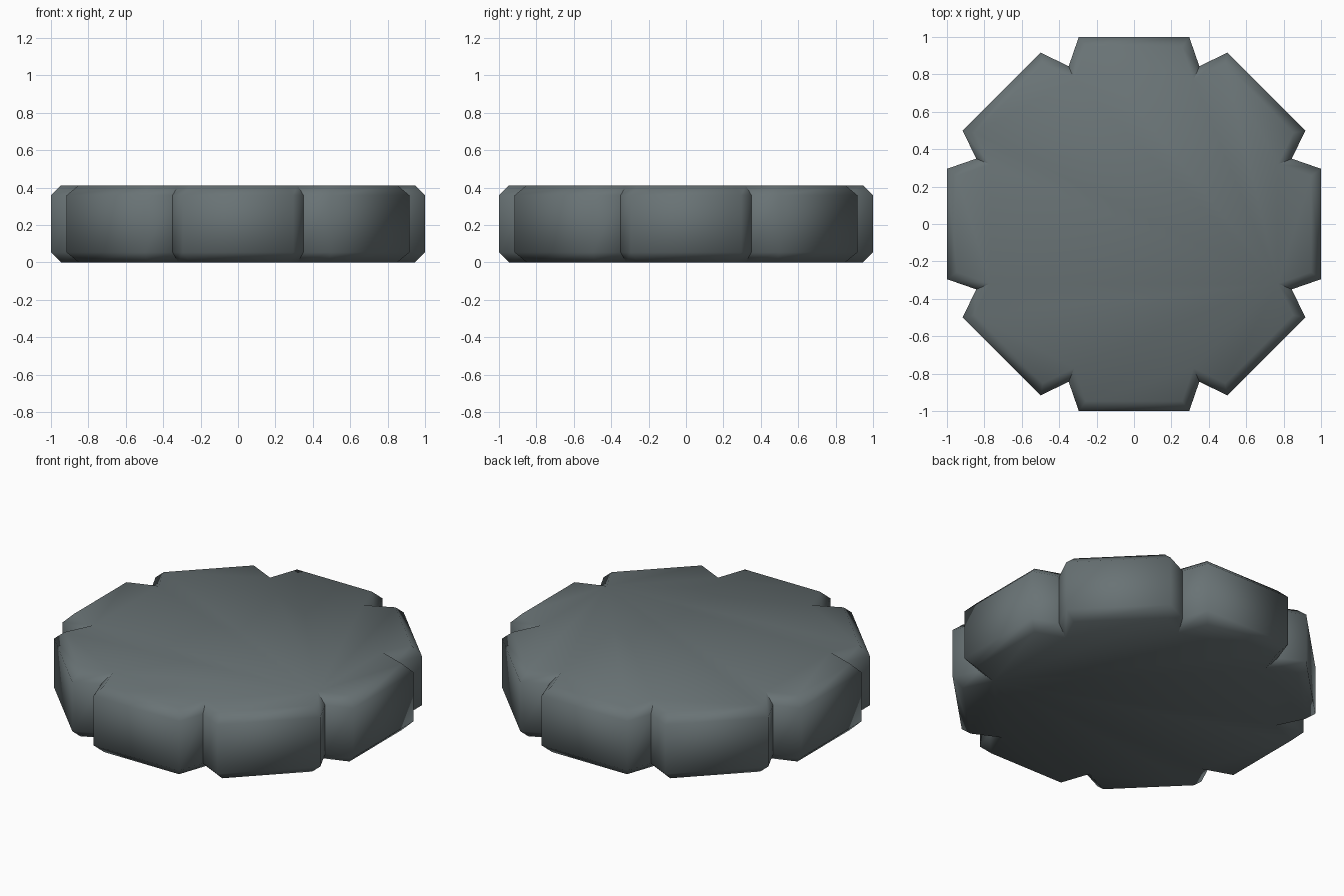
import bpy, bmesh, math
from mathutils import Vector

if "Cube" in bpy.data.objects:
    bpy.data.objects.remove(bpy.data.objects["Cube"])

HEIGHT, CHAMFER = 0.412, 0.053

# Outline: eight straight rim pads separated by V notches
outline = []
for k in range(8):
    a = k * math.pi / 4
    for r, t in ((1.0, -0.295), (1.0, 0.295)):
        outline.append(Vector((r * math.cos(a) - t * math.sin(a),
                               r * math.sin(a) + t * math.cos(a))))
    n = a + math.pi / 8
    outline.append(Vector((math.cos(n), math.sin(n))) * 0.913)


def inset(points, d):
    """Offset a counter-clockwise outline inwards by d."""
    result = []
    for i, p in enumerate(points):
        e1 = (p - points[i - 1]).normalized()
        e2 = (points[(i + 1) % len(points)] - p).normalized()
        n1, n2 = Vector((-e1.y, e1.x)), Vector((-e2.y, e2.x))
        result.append(p + (n1 + n2) * d / (1 + n1.dot(n2)))
    return result


# Stacked rings give the chamfered top and bottom rims
inner = inset(outline, CHAMFER)
levels = [(inner, 0), (outline, CHAMFER), (outline, HEIGHT - CHAMFER), (inner, HEIGHT)]
bm = bmesh.new()
rings = [[bm.verts.new((p.x, p.y, z)) for p in pts] for pts, z in levels]
for lo, hi in zip(rings, rings[1:]):
    for i in range(len(lo)):
        j = (i + 1) % len(lo)
        bm.faces.new((lo[i], lo[j], hi[j], hi[i]))
bm.faces.new(rings[-1])
bm.faces.new(list(reversed(rings[0])))
bmesh.ops.recalc_face_normals(bm, faces=bm.faces)

mesh = bpy.data.meshes.new("notched_disc")
bm.to_mesh(mesh)
bm.free()
disc = bpy.data.objects.new("notched_disc", mesh)
bpy.context.collection.objects.link(disc)

# Grey stone colour
mat = bpy.data.materials.new("slate grey")
mat.diffuse_color = (0.141, 0.171, 0.178, 1)
mat.use_nodes = True
mat.node_tree.nodes["Principled BSDF"].inputs["Base Color"].default_value = mat.diffuse_color
mesh.materials.append(mat)

# Soft chamfers, sharp pad corners and notches
bpy.context.view_layer.objects.active = disc
disc.select_set(True)
bpy.ops.object.shade_smooth_by_angle(angle=math.radians(52))
